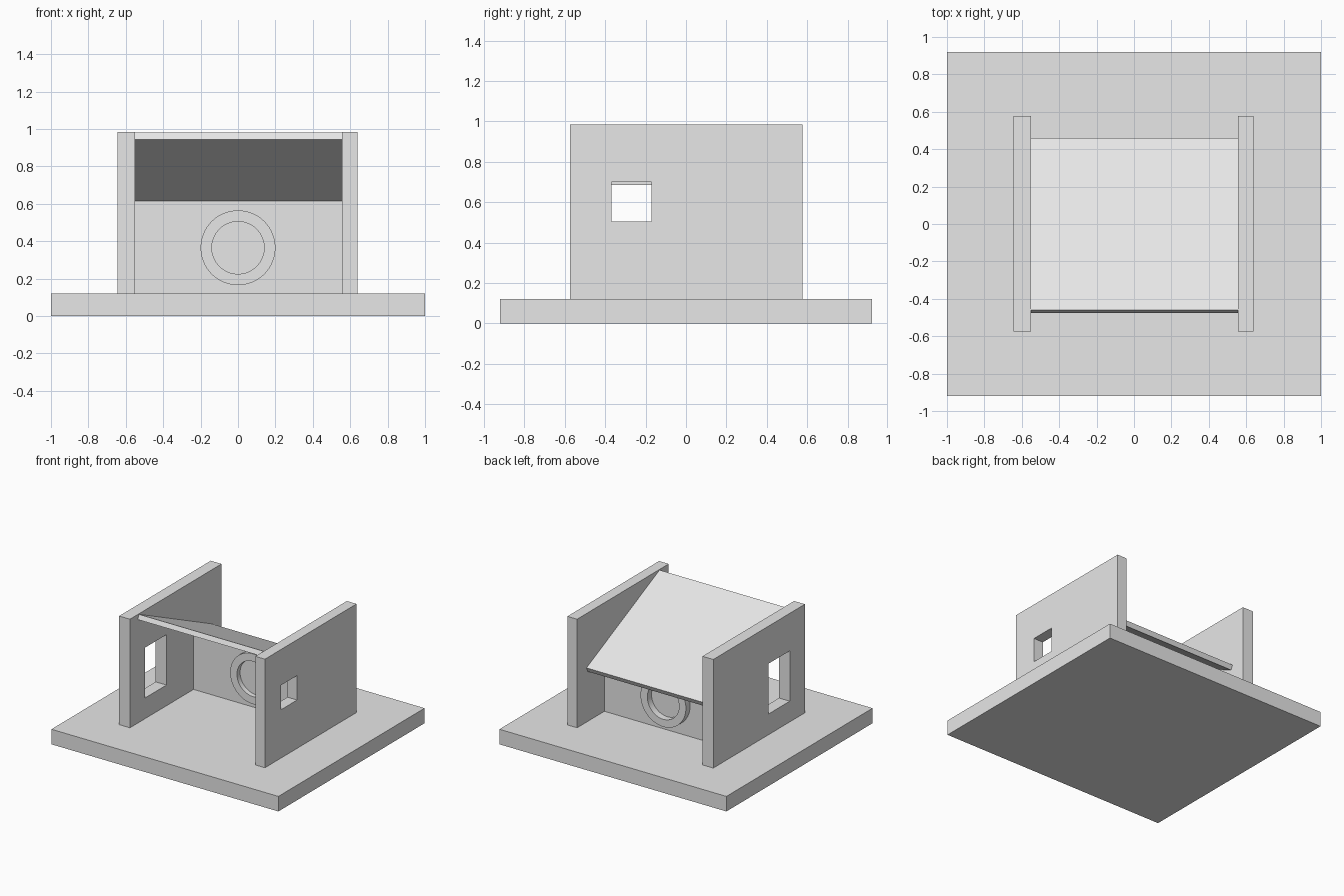
import bpy
import bmesh
from math import cos, sin, pi, radians
from mathutils import Matrix

cube = bpy.data.objects.get("Cube")
if cube:
    bpy.data.objects.remove(cube, do_unlink=True)

GREY = (0.8, 0.8, 0.8, 1)
grey = bpy.data.materials.new("light grey")
grey.use_nodes = True
grey.diffuse_color = GREY
grey.node_tree.nodes["Principled BSDF"].inputs["Base Color"].default_value = GREY


def add_object(name, bm):
    bmesh.ops.recalc_face_normals(bm, faces=bm.faces)
    mesh = bpy.data.meshes.new(name)
    bm.to_mesh(mesh)
    bm.free()
    mesh.materials.append(grey)
    obj = bpy.data.objects.new(name, mesh)
    bpy.context.collection.objects.link(obj)
    return obj


def box(name, xs, ys, zs):
    bm = bmesh.new()
    size = [b - a for a, b in (xs, ys, zs)]
    mid = [(a + b) / 2 for a, b in (xs, ys, zs)]
    bmesh.ops.create_cube(bm, size=1, matrix=Matrix.Translation(mid) @ Matrix.Diagonal((*size, 1)))
    return add_object(name, bm)


def cut(obj, cutter):
    """Cut a window and bake the result."""
    mod = obj.modifiers.new("window", 'BOOLEAN')
    mod.operation = 'DIFFERENCE'
    mod.solver = 'EXACT'
    mod.object = cutter
    graph = bpy.context.evaluated_depsgraph_get()
    mesh = bpy.data.meshes.new_from_object(obj.evaluated_get(graph))
    obj.modifiers.clear()
    obj.data = mesh
    bpy.data.objects.remove(cutter, do_unlink=True)


FLOOR = 0.12
INNER = (-0.55, 0.555)

# Base slab
box("base", (-1, 1), (-0.92, 0.92), (0, FLOOR))

# Side walls, each with its own window
walls = (
    ("right_wall", (-0.645, INNER[0]), (-0.385, -0.115), (0.285, 0.686)),
    ("left_wall", (INNER[1], 0.64), (-0.37, -0.17), (0.505, 0.70)),
)
for name, xs, window_y, window_z in walls:
    wall = box(name, xs, (-0.575, 0.578), (FLOOR, 0.985))
    cut(wall, box("window_cutter", (xs[0] - 0.1, xs[1] + 0.1), window_y, window_z))

# Sloping roof, high at the front
SLOPE, THICK = radians(25), 0.039
drop = (-THICK * sin(SLOPE), -THICK * cos(SLOPE))
top = [(-0.46, 0.98), (0.46, 0.552)]
profile = top + [(y + drop[0], z + drop[1]) for y, z in reversed(top)]
bm = bmesh.new()
face = bm.faces.new([bm.verts.new((INNER[0], y, z)) for y, z in profile])
new = bmesh.ops.extrude_face_region(bm, geom=[face])["geom"]
bmesh.ops.translate(bm, vec=(INNER[1] - INNER[0], 0, 0),
                    verts=[v for v in new if isinstance(v, bmesh.types.BMVert)])
add_object("roof", bm)

# Thin cross panel under the roof
box("cross_panel", INNER, (0.226, 0.234), (FLOOR, 0.615))

# Round collar through the panel
SEGMENTS = 64
section = [(0.2, 0.187), (0.2, 0.287), (0.14, 0.287), (0.14, 0.187)]
bm = bmesh.new()
rings = []
for i in range(SEGMENTS):
    a = 2 * pi * i / SEGMENTS
    rings.append([bm.verts.new((r * cos(a), y, 0.365 + r * sin(a))) for r, y in section])
for i, ring in enumerate(rings):
    nxt = rings[(i + 1) % SEGMENTS]
    for j in range(4):
        k = (j + 1) % 4
        bm.faces.new((ring[j], ring[k], nxt[k], nxt[j]))
collar = add_object("collar", bm)
bpy.context.view_layer.objects.active = collar
collar.select_set(True)
bpy.ops.object.shade_smooth_by_angle(angle=radians(30))
